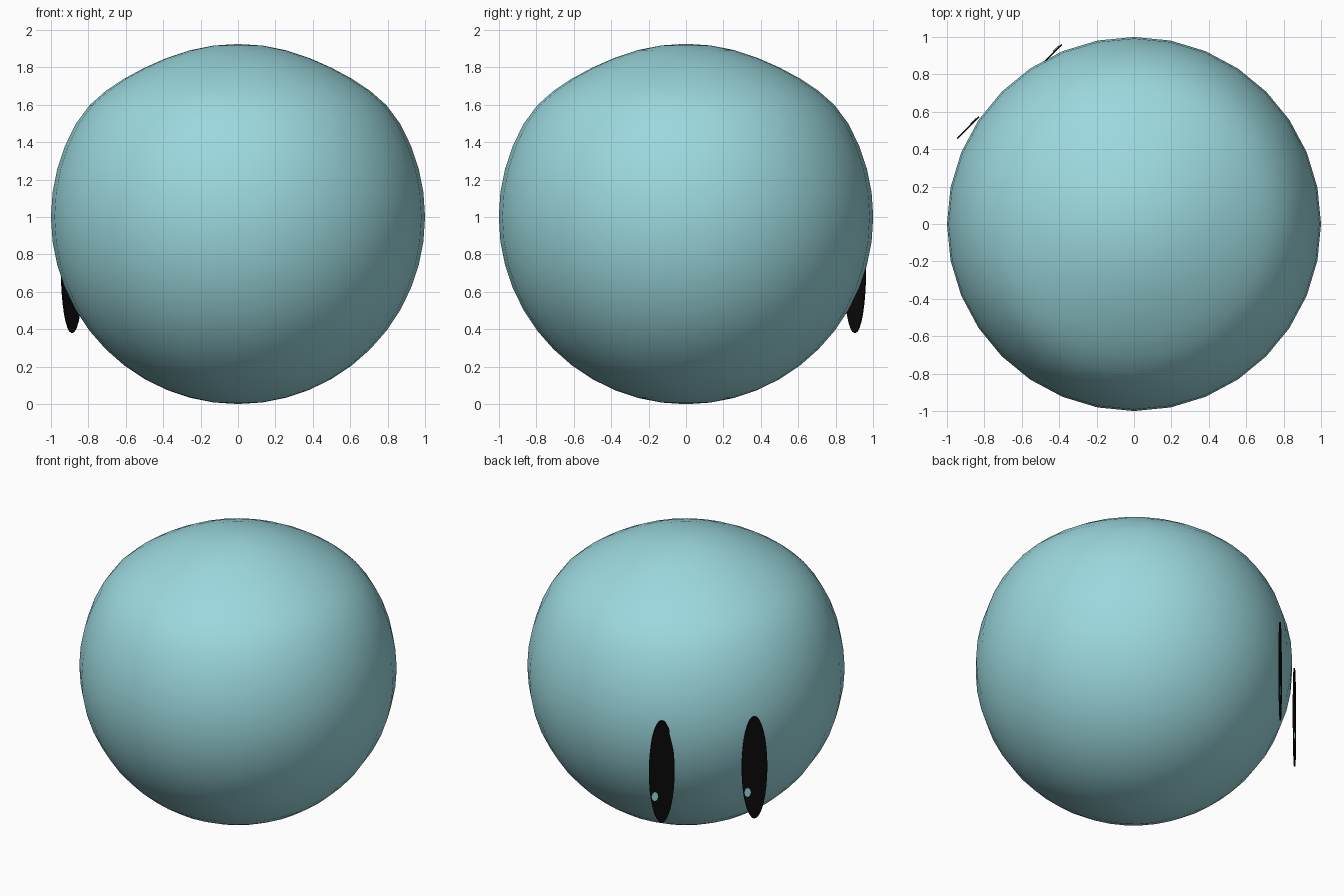
import bpy, bmesh, math
from mathutils import Vector

if "Cube" in bpy.data.objects:
    bpy.data.objects.remove(bpy.data.objects["Cube"])


def material(name, rgb):
    m = bpy.data.materials.new(name)
    m.diffuse_color = (*rgb, 1)
    m.use_nodes = True
    m.node_tree.nodes["Principled BSDF"].inputs["Base Color"].default_value = m.diffuse_color
    return m


TEAL = material("pale teal", (0.33, 0.69, 0.73))
BLACK = material("black", (0.003, 0.003, 0.003))


def finish(bm, name, mat):
    bmesh.ops.recalc_face_normals(bm, faces=bm.faces)
    me = bpy.data.meshes.new(name)
    bm.to_mesh(me)
    bm.free()
    me.materials.append(mat)
    ob = bpy.data.objects.new(name, me)
    bpy.context.collection.objects.link(ob)
    return ob


# Round body, gently flattened on top
bm = bmesh.new()
bmesh.ops.create_uvsphere(bm, u_segments=32, v_segments=24, radius=1)
for v in bm.verts:
    k = min(max((v.co.z - 0.5) / 0.45, 0), 1)
    v.co.z += 1 - 0.075 * k * k * (3 - 2 * k)
for f in bm.faces:
    f.smooth = True
finish(bm, "body", TEAL)

# Eyes: thin upright ovals facing the back left, each with a small glint
OUT = Vector((-1, 1, 0)).normalized()
SIDE = Vector((-1, -1, 0)).normalized()
UP = Vector((0, 0, 1))


def oval_plate(name, center, half_w, half_h, thick, mat, n):
    bm = bmesh.new()
    ring = []
    for i in range(n):
        a = 2 * math.pi * i / n
        ring.append(bm.verts.new(center + SIDE * half_w * math.cos(a)
                                 + UP * half_h * math.sin(a)))
    face = bm.faces.new(ring)
    ext = bmesh.ops.extrude_face_region(bm, geom=[face])
    verts = [g for g in ext["geom"] if isinstance(g, bmesh.types.BMVert)]
    bmesh.ops.translate(bm, verts=verts, vec=OUT * thick)
    return finish(bm, name, mat)


for label, x, y in (("left", -0.445, 0.902), ("right", -0.887, 0.515)):
    c = Vector((x, y, 0.735))
    oval_plate(label + "_eye", c - OUT * 0.004, 0.082, 0.355, 0.008, BLACK, 32)
    oval_plate(label + "_eye_glint", c + OUT * 0.003 - SIDE * 0.045 - UP * 0.168,
               0.021, 0.032, 0.005, TEAL, 8)
